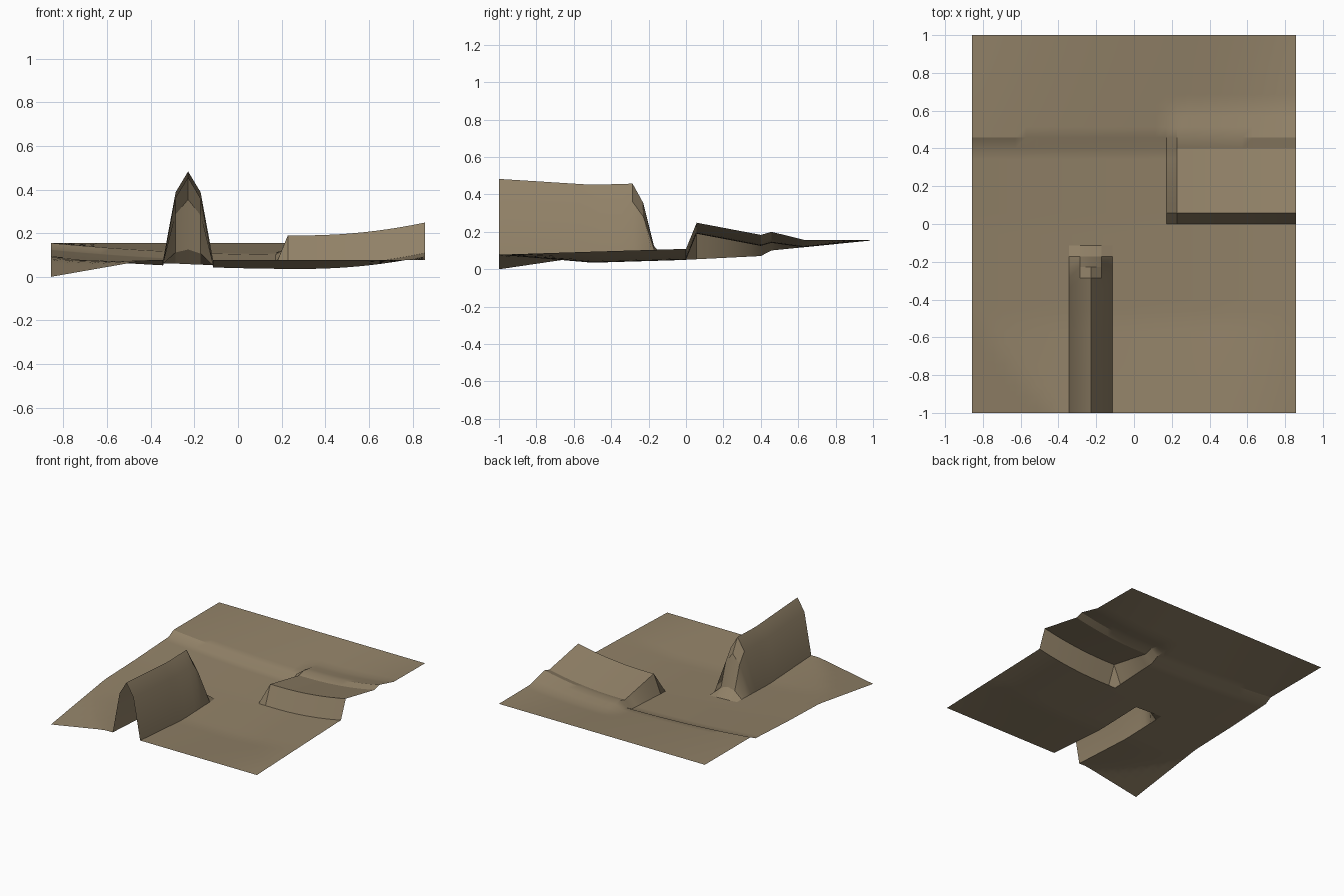
import bpy
import bmesh
import math

cube = bpy.data.objects.get("Cube")
if cube:
    bpy.data.objects.remove(cube, do_unlink=True)

CELL = 2 / 35
HALF_X = 15 * CELL


def lerp_profile(points, t):
    """Piecewise linear height through (position, value) points."""
    if t <= points[0][0]:
        return points[0][1]
    for (a, va), (b, vb) in zip(points, points[1:]):
        if t <= b:
            return va + (vb - va) * (t - a) / (b - a)
    return points[-1][1]


# Valley floor along y, with a small step toward the back
FLOOR = [(-1, 0.078), (-0.5, 0.035), (0, 0.05), (7 * CELL, 0.07), (8 * CELL, 0.1), (1, 0.155)]
# How strongly the sides curl up along y
CURL = [(-1, 0), (-0.5, 1), (8 * CELL, 1), (1, 0)]
# Ridge cross-section and its fall-off at the inner end
RIDGE = [(-6 * CELL, 0), (-5 * CELL, 0.31), (-4 * CELL, 0.405), (-3 * CELL, 0.31), (-2 * CELL, 0)]
RIDGE_END = [(-5 * CELL, 1), (-4 * CELL, 0.74), (-3 * CELL, 0.17), (-2 * CELL, 0)]
# Raised ramp: steep front, long slope to the back
RAMP = [(0, 0), (CELL, 0.137), (11 * CELL, 0)]
RAMP_SIDE = [(3 * CELL, 0), (4 * CELL, 1)]


def height(x, y):
    bend = 0.19 if x > 0.3 else 0.041
    ground = lerp_profile(FLOOR, y) + bend * (x - 0.3) ** 2 * lerp_profile(CURL, y)
    # Front corner falls away on a slanted plane
    corner = 0.175 * (x + HALF_X) + 0.147 * (y + 1)
    ground = min(ground, corner) if x < -7 * CELL and y < -0.3 else ground
    ridge = lerp_profile(RIDGE, x) * lerp_profile(RIDGE_END, y)
    ramp = lerp_profile(RAMP, y) * lerp_profile(RAMP_SIDE, x)
    return ground + ridge + ramp


# Earth colour
earth = bpy.data.materials.new("earth_brown")
earth.use_nodes = True
colour = (0.287, 0.223, 0.138, 1)
earth.diffuse_color = colour
shader = next(n for n in earth.node_tree.nodes if n.type == 'BSDF_PRINCIPLED')
shader.inputs["Base Color"].default_value = colour
shader.inputs["Roughness"].default_value = 0.9

# Open terrain sheet with rows lined up to the ridge and ramp edges
xs = [i * CELL for i in range(-15, 16)]
ys = [-1] + [j * CELL for j in range(-17, 18)] + [1]
bm = bmesh.new()
rows = [[bm.verts.new((x, y, height(x, y))) for x in xs] for y in ys]
for low, high in zip(rows, rows[1:]):
    for i in range(len(xs) - 1):
        bm.faces.new((low[i], low[i + 1], high[i + 1], high[i]))
mesh = bpy.data.meshes.new("terrain")
bm.to_mesh(mesh)
bm.free()
mesh.materials.append(earth)

terrain = bpy.data.objects.new("terrain", mesh)
bpy.context.collection.objects.link(terrain)
bpy.ops.object.select_all(action='DESELECT')
terrain.select_set(True)
bpy.context.view_layer.objects.active = terrain
bpy.ops.object.shade_smooth_by_angle(angle=math.radians(25))
